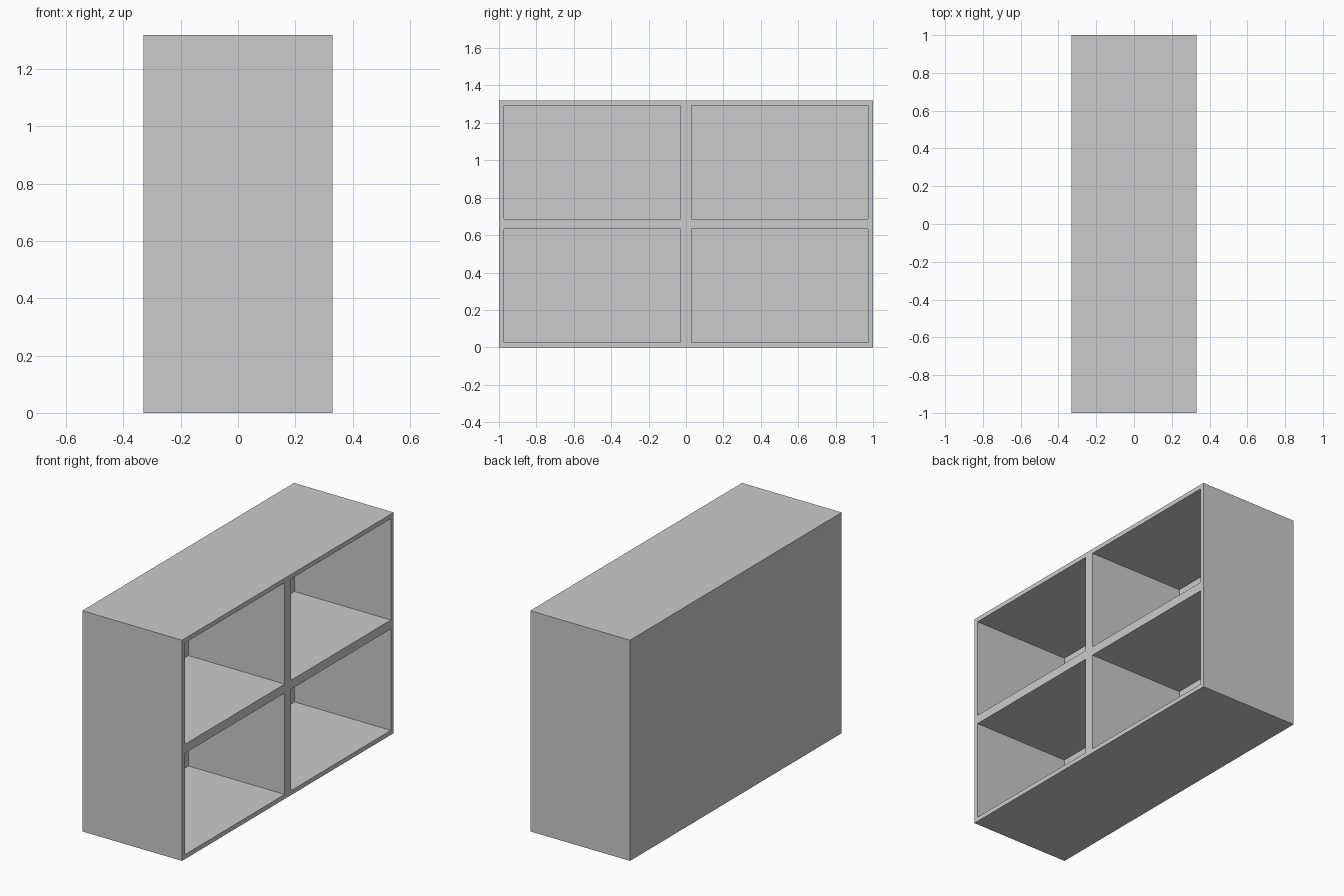
import bpy, bmesh
from mathutils import Matrix, Vector

if "Cube" in bpy.data.objects:
    bpy.data.objects.remove(bpy.data.objects["Cube"])

WIDTH, LENGTH, TIER = 0.66, 2.0, 0.66   # x, y, z size of one tier
WALL, DIVIDER, BACK = 0.027, 0.03, 0.023  # wall, half divider, back panel


def tier(name, z0):
    """One solid block with two open compartments sunk into its +x face."""
    bm = bmesh.new()
    centre = Matrix.Translation((0, 0, TIER / 2))
    bmesh.ops.create_cube(bm, size=1, matrix=centre @ Matrix.Diagonal((WIDTH, LENGTH, TIER, 1)))

    # score the rims of the compartments
    cuts = [((0, s * y, 0), (0, 1, 0)) for s in (-1, 1) for y in (DIVIDER, LENGTH / 2 - WALL)]
    cuts += [((0, 0, z), (0, 0, 1)) for z in (WALL, TIER - WALL)]
    for co, no in cuts:
        bmesh.ops.bisect_plane(bm, geom=bm.verts[:] + bm.edges[:] + bm.faces[:],
                               plane_co=co, plane_no=no)
    bm.normal_update()

    # sink the two compartments
    openings = []
    for f in bm.faces:
        c = f.calc_center_median()
        if (f.normal.x > 0.9 and DIVIDER < abs(c.y) < LENGTH / 2 - WALL
                and WALL < c.z < TIER - WALL):
            openings.append(f)
    bmesh.ops.inset_individual(bm, faces=openings, thickness=0, depth=-(WIDTH - BACK))

    # tidy flat areas
    bmesh.ops.dissolve_limit(bm, angle_limit=0.01, verts=bm.verts[:], edges=bm.edges[:])
    bmesh.ops.recalc_face_normals(bm, faces=bm.faces[:])
    mesh = bpy.data.meshes.new(name)
    bm.to_mesh(mesh)
    bm.free()
    obj = bpy.data.objects.new(name, mesh)
    obj.location = Vector((0, 0, z0))
    bpy.context.collection.objects.link(obj)


# two identical tiers stacked
tier("lower_shelf_tier", 0)
tier("upper_shelf_tier", TIER)
